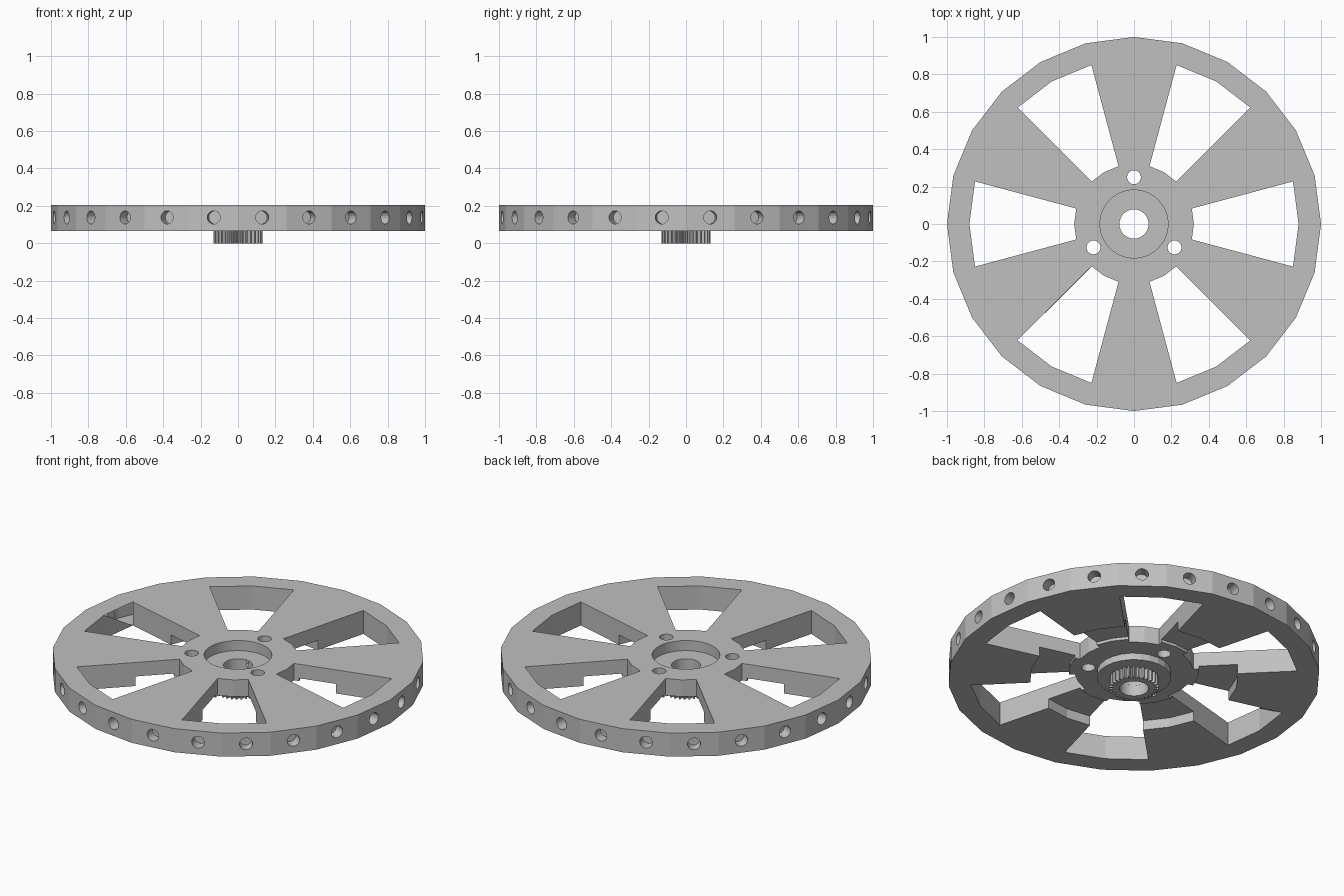
import bpy, bmesh
from math import cos, sin, pi, radians
from mathutils import Matrix, Vector

cube = bpy.data.objects.get("Cube")
if cube:
    bpy.data.objects.remove(cube)

grey = bpy.data.materials.new("plain grey")
grey.use_nodes = True
tone = (0.53, 0.53, 0.53, 1)
grey.diffuse_color = tone
grey.node_tree.nodes["Principled BSDF"].inputs["Base Color"].default_value = tone

SIDES = 24
STEP = 2 * pi / SIDES
TOP, BASE = 0.205, 0.065


def finish(bm, name):
    bmesh.ops.recalc_face_normals(bm, faces=bm.faces)
    mesh = bpy.data.meshes.new(name)
    bm.to_mesh(mesh)
    bm.free()
    mesh.materials.append(grey)
    obj = bpy.data.objects.new(name, mesh)
    bpy.context.collection.objects.link(obj)
    return obj


def polar(r, a, z=0):
    return Vector((r * cos(a), r * sin(a), z))


def loft(bm, rings):
    """Bridge a closed series of rings into a tube-like solid."""
    loops = [[bm.verts.new(p) for p in ring] for ring in rings]
    for a, b in zip(loops, loops[1:] + loops[:1]):
        for i in range(len(a)):
            j = (i + 1) % len(a)
            bm.faces.new((a[i], a[j], b[j], b[i]))


def cylinder(bm, radius, depth, matrix, segments=32):
    bmesh.ops.create_cone(bm, cap_ends=True, segments=segments, radius1=radius,
                          radius2=radius, depth=depth, matrix=matrix)


def cut(target, bm, name):
    """Subtract the cutter from the target and discard it."""
    cutter = finish(bm, name)
    cutter.hide_render = True
    mod = target.modifiers.new(name, "BOOLEAN")
    mod.operation, mod.solver, mod.object = "DIFFERENCE", "EXACT", cutter
    bpy.context.view_layer.objects.active = target
    bpy.ops.object.modifier_apply(modifier=mod.name)
    bpy.data.objects.remove(cutter)


# Wheel disc with stepped underside: rim, groove, hub and raised boss
profile = [(0.075, TOP), (1, TOP), (1, BASE), (0.56, BASE), (0.56, 0.122),
           (0.35, 0.122), (0.35, 0.105), (0.2, 0.105), (0.2, BASE), (0.075, BASE)]
bm = bmesh.new()
loft(bm, [[polar(r, i * STEP, z) for i in range(SIDES)] for r, z in profile])
wheel = finish(bm, "wheel_disc")

# Six wedge windows between the spokes
bm = bmesh.new()
for k in range(6):
    angles = [k * pi / 3 + s * STEP for s in (-1, 0, 1)]
    outline = [polar(0.32, a) for a in angles] + [polar(0.88, a) for a in reversed(angles)]
    face = bm.faces.new([bm.verts.new(p) for p in outline])
    new = bmesh.ops.extrude_face_region(bm, geom=[face])["geom"]
    bmesh.ops.translate(bm, vec=(0, 0, 0.4),
                        verts=[v for v in new if isinstance(v, bmesh.types.BMVert)])
bmesh.ops.translate(bm, vec=(0, 0, -0.05), verts=bm.verts)
cut(wheel, bm, "window_cutter")

# Round hub recess
bm = bmesh.new()
cylinder(bm, 0.182, 0.2, Matrix.Translation((0, 0, 0.245)), 64)
cut(wheel, bm, "recess_cutter")

# Central bore and three bolt holes
bm = bmesh.new()
cylinder(bm, 0.078, 0.6, Matrix.Translation((0, 0, 0.1)))
for k in range(3):
    cylinder(bm, 0.037, 0.6, Matrix.Translation(polar(0.25, pi / 2 + k * 2 * pi / 3, 0.1)))
cut(wheel, bm, "bolt_cutter")

# Blind radial holes, one per rim facet
bm = bmesh.new()
for i in range(SIDES):
    a = (i + 0.5) * STEP
    turn = Matrix.Rotation(a, 4, "Z") @ Matrix.Rotation(radians(90), 4, "Y")
    cylinder(bm, 0.035, 0.12, Matrix.Translation(polar(0.99, a, 0.138)) @ turn, 24)
cut(wheel, bm, "rim_hole_cutter")

# Toothed drive gear beneath the boss
TEETH = 30
count = TEETH * 4


def gear_ring(z):
    return [polar(0.132 if i % 4 < 2 else 0.112, i * 2 * pi / count, z) for i in range(count)]


def bore_ring(z):
    return [polar(0.078, i * 2 * pi / count, z) for i in range(count)]


bm = bmesh.new()
loft(bm, [gear_ring(BASE), gear_ring(0), bore_ring(0), bore_ring(BASE)])
finish(bm, "drive_gear")
